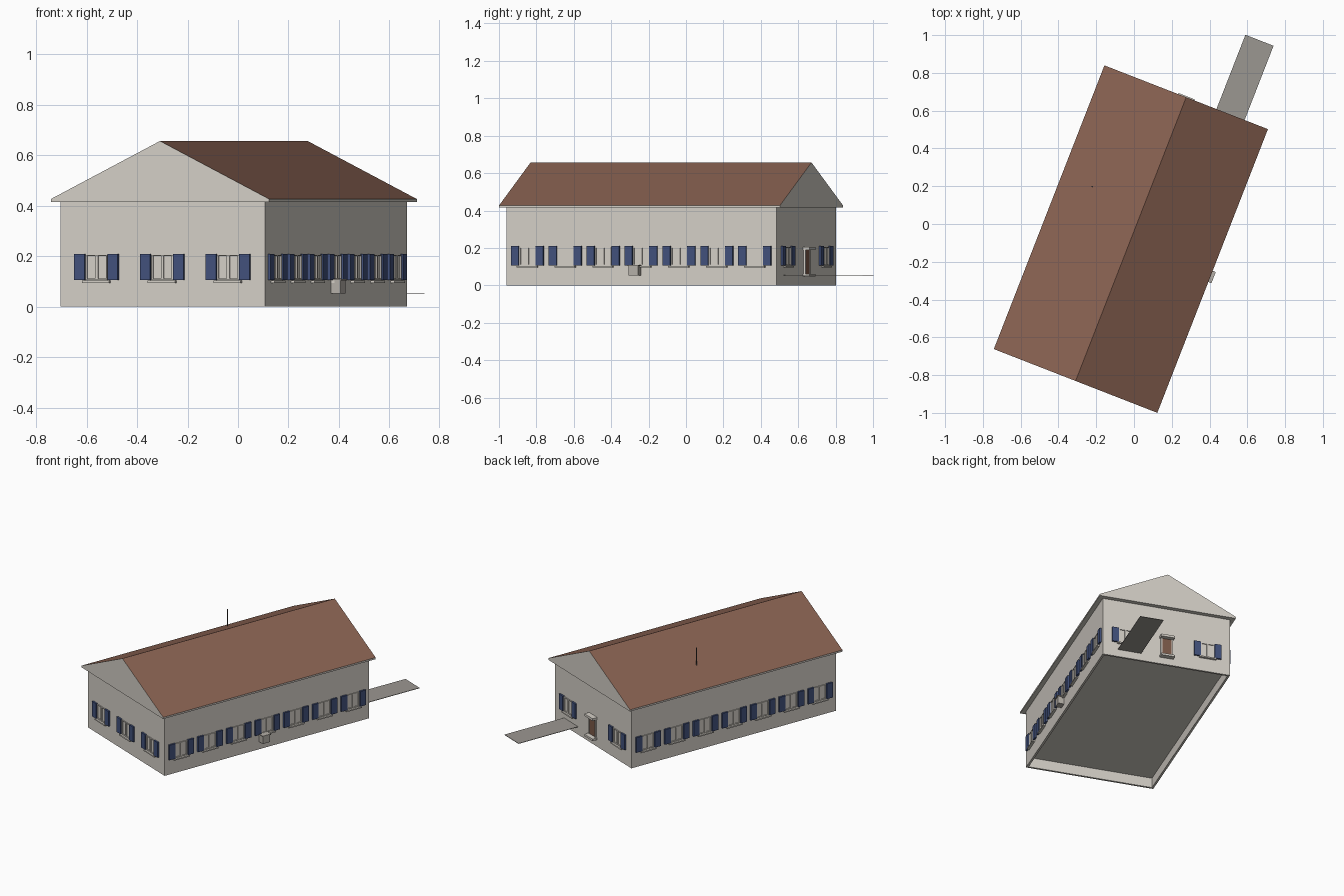
import bpy, bmesh, math
from mathutils import Matrix, Vector

if "Cube" in bpy.data.objects:
    bpy.data.objects.remove(bpy.data.objects["Cube"], do_unlink=True)


def material(name, r, g, b):
    m = bpy.data.materials.new(name)
    m.use_nodes = True
    m.diffuse_color = (r, g, b, 1)
    m.node_tree.nodes["Principled BSDF"].inputs["Base Color"].default_value = (r, g, b, 1)
    return m


PLASTER = material("plaster", 0.66, 0.625, 0.57)
TILE = material("roof tile", 0.25, 0.122, 0.084)
BLUE = material("shutter blue", 0.054, 0.082, 0.2)
CONCRETE = material("concrete", 0.33, 0.31, 0.285)
STONE = material("pale stone", 0.46, 0.43, 0.39)
WOOD = material("door brown", 0.2, 0.1, 0.065)
IRON = material("weathered iron", 0.11, 0.095, 0.085)

# The building stands turned on its plot
FRAME = Matrix.Translation((-0.0165, -0.08, 0)) @ Matrix.Rotation(math.radians(-21.3), 4, 'Z')
W, L, H = 0.87, 1.552, 0.415         # walls
RW, RL, RIDGE = 0.929, 1.612, 0.657  # roof
EAVE = 0.427


def finish(name, bm, mats, matrix=FRAME):
    bmesh.ops.recalc_face_normals(bm, faces=bm.faces)
    mesh = bpy.data.meshes.new(name)
    bm.to_mesh(mesh)
    bm.free()
    for m in mats:
        mesh.materials.append(m)
    obj = bpy.data.objects.new(name, mesh)
    bpy.context.scene.collection.objects.link(obj)
    obj.matrix_world = matrix
    return obj


def add_box(bm, x0, x1, y0, y1, z0, z1):
    centre = Vector((x0 + x1, y0 + y1, z0 + z1)) / 2
    size = Matrix.Diagonal((x1 - x0, y1 - y0, z1 - z0, 1))
    bmesh.ops.create_cube(bm, size=1, matrix=Matrix.Translation(centre) @ size)


def boxes(name, mat, parts, matrix=FRAME):
    bm = bmesh.new()
    for p in parts:
        add_box(bm, *p)
    return finish(name, bm, [mat], matrix)


# Wall shell, open underneath
bm = bmesh.new()
add_box(bm, -W / 2, W / 2, -L / 2, L / 2, 0, H)
bottom = [f for f in bm.faces if f.calc_center_median().z < 0.01]
bmesh.ops.delete(bm, geom=bottom, context='FACES_ONLY')
walls = finish("walls", bm, [PLASTER])
shell = walls.modifiers.new("thickness", 'SOLIDIFY')
shell.thickness = 0.02
shell.offset = -1

boxes("floor", PLASTER, [(-W / 2 + 0.01, W / 2 - 0.01, -L / 2 + 0.01, L / 2 - 0.01, 0.07, 0.08)])
boxes("eaves", PLASTER, [(-RW / 2, RW / 2, -RL / 2, RL / 2, H, EAVE)])

# Gabled roof: tiled slopes, plastered gable ends
bm = bmesh.new()
ends = [[bm.verts.new((x, y, z)) for x, z in ((-RW / 2, EAVE), (RW / 2, EAVE), (0, RIDGE))]
        for y in (-RL / 2, RL / 2)]
for end in ends:
    bm.faces.new(end)
for i in range(3):
    j = (i + 1) % 3
    bm.faces.new((ends[0][i], ends[0][j], ends[1][j], ends[1][i]))
for f in bm.faces:
    f.material_index = 1 if abs(f.calc_center_median().x) > 0.1 else 0
finish("roof", bm, [PLASTER, TILE])


# Windows: casement bars, sill and a pair of shutters, outward is -y
def window(name, matrix):
    bars = [(x - w, x + w, -0.006, 0.002, 0.106, 0.206)
            for x, w in ((-0.043, 0.003), (0, 0.006), (0.043, 0.003))]
    bars += [(-0.046, 0.046, -0.006, 0.002, z, z + 0.005) for z in (0.106, 0.201)]
    bars.append((-0.058, 0.058, -0.016, 0.002, 0.095, 0.104))
    boxes(name + "_frame", PLASTER, bars, matrix)
    leaves = [(s * 0.071 - 0.022, s * 0.071 + 0.022, -0.012, 0.002, 0.105, 0.21) for s in (-1, 1)]
    boxes(name + "_shutters", BLUE, leaves, matrix)


side = [0.2175 * i for i in range(-3, 4)]
for label, angle, dist, places in (("front", 0, L / 2, (-0.28, 0, 0.28)),
                                   ("back", 180, L / 2, (-0.28, 0.28)),
                                   ("left", 90, W / 2, side),
                                   ("right", -90, W / 2, side)):
    turn = FRAME @ Matrix.Rotation(math.radians(angle), 4, 'Z')
    for n, x in enumerate(places):
        window(f"{label}_window_{n + 1}", turn @ Matrix.Translation((x, -dist, 0)))

# Back entrance
B = L / 2
boxes("door", WOOD, [(-0.032, 0.032, B - 0.002, B + 0.005, 0.062, 0.19)])
boxes("door_jambs", PLASTER, [(s * 0.036 - 0.004, s * 0.036 + 0.004, B - 0.002, B + 0.01, 0.062, 0.19)
                              for s in (-1, 1)])
boxes("door_canopy", PLASTER, [(-0.046, 0.046, B - 0.002, B + 0.036, 0.188, 0.204)])
boxes("door_step", PLASTER, [(-0.046, 0.046, B - 0.002, B + 0.036, 0.048, 0.062)])
boxes("walkway", CONCRETE, [(0.172, 0.332, B, 1.228, 0.052, 0.055)])

# Wall box on the left side
boxes("wall_box", STONE, [(W / 2 - 0.002, 0.476, -0.058, -0.004, 0.052, 0.104)])
boxes("wall_box_lid", STONE, [(W / 2 - 0.002, 0.482, -0.063, 0.001, 0.104, 0.11)])

# Roof pole
bm = bmesh.new()
bmesh.ops.create_cone(bm, cap_ends=True, segments=8, radius1=0.004, radius2=0.004, depth=0.15,
                      matrix=Matrix.Translation((-0.291, 0.185, 0.557)))
finish("roof_pole", bm, [IRON])
